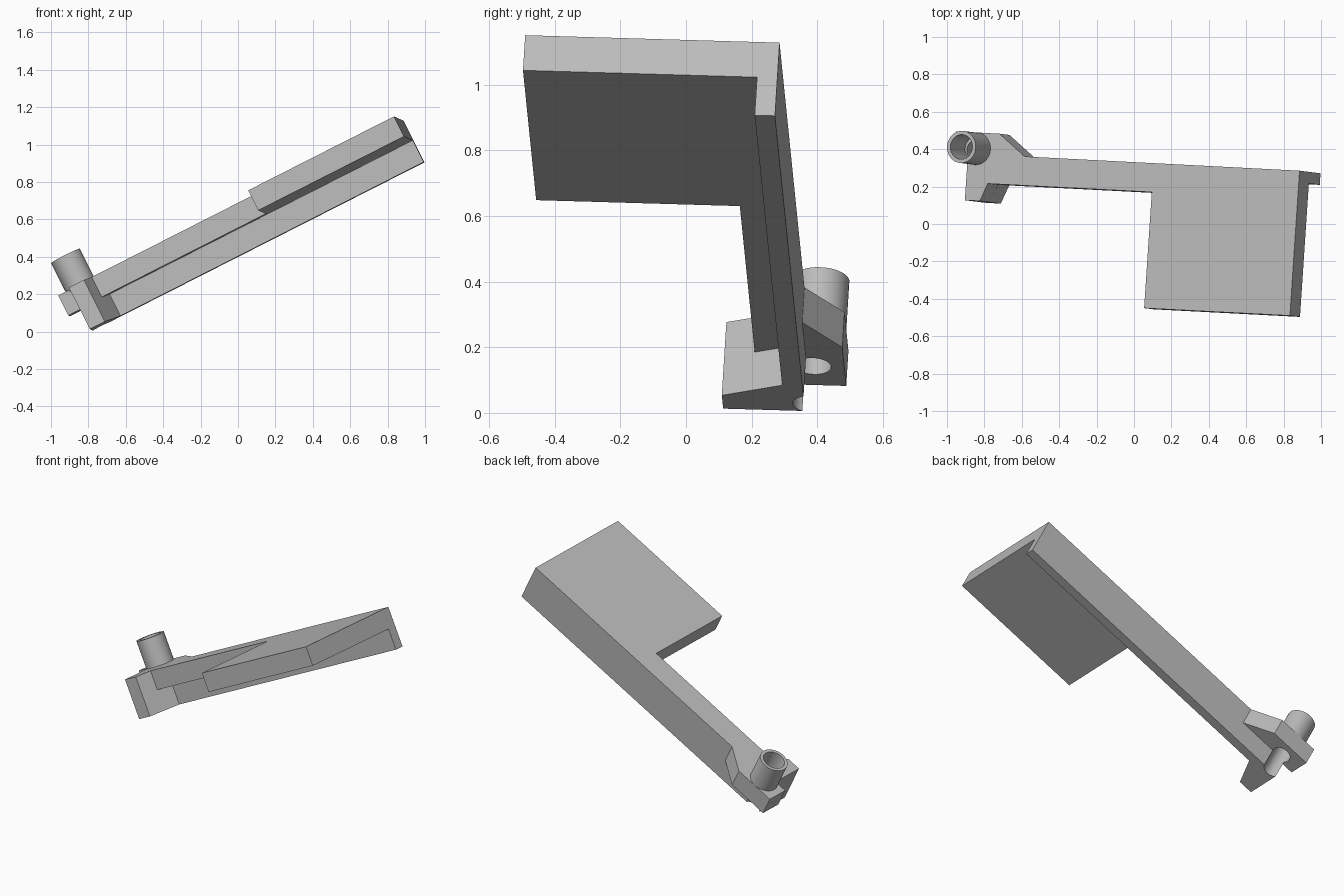
import bpy, bmesh
from mathutils import Vector, Matrix

old = bpy.data.objects.get("Cube")
if old:
    bpy.data.objects.remove(old, do_unlink=True)

# Single grey material
grey = bpy.data.materials.new("plain grey")
grey.use_nodes = True
colour = (0.5, 0.5, 0.5, 1)
grey.diffuse_color = colour
grey.node_tree.nodes["Principled BSDF"].inputs["Base Color"].default_value = colour

# Tilted part frame: along the arm, across it, and out of its top face
along = Vector((0.891, -0.046, 0.452)).normalized()
across = Vector((0.0645, 0.9975, -0.03))
across = (across - along * across.dot(along)).normalized()
out = along.cross(across)
frame = Matrix((along, across, out)).transposed().to_4x4()
frame.translation = (0.885, 0.285, 1.128)


def finish(bm, name):
    bmesh.ops.recalc_face_normals(bm, faces=bm.faces)
    mesh = bpy.data.meshes.new(name)
    bm.to_mesh(mesh)
    bm.free()
    mesh.materials.append(grey)
    ob = bpy.data.objects.new(name, mesh)
    ob.matrix_world = frame
    bpy.context.collection.objects.link(ob)
    return ob


def prism(name, outline, low, high):
    bm = bmesh.new()
    face = bm.faces.new([bm.verts.new((u, v, low)) for u, v in outline])
    top = bmesh.ops.extrude_face_region(bm, geom=[face])["geom"]
    moved = [g for g in top if isinstance(g, bmesh.types.BMVert)]
    bmesh.ops.translate(bm, verts=moved, vec=(0, 0, high - low))
    return finish(bm, name)


def cylinder(name, centre, radius, low, high):
    bm = bmesh.new()
    bmesh.ops.create_cone(bm, cap_ends=True, segments=40, radius1=radius,
                          radius2=radius, depth=high - low,
                          matrix=Matrix.Translation((*centre, (low + high) / 2)))
    return finish(bm, name)


def boolean(ob, other, operation):
    mod = ob.modifiers.new(operation.lower(), "BOOLEAN")
    mod.object, mod.operation, mod.solver = other, operation, "EXACT"
    other.hide_render = True
    other.hide_set(True)


# Upper layer: panel, flange, foot and chamfered ear in one outline
plate = prism("arm_and_panel", [
    (0, 0), (-1.65, 0), (-1.81, 0.115), (-2.07, 0.115), (-2.07, -0.03),
    (-1.99, -0.03), (-1.99, -0.25), (-1.9, -0.25), (-1.86, -0.155),
    (-0.875, -0.155), (-0.875, -0.777), (0, -0.777)], -0.12, 0)

# Lower layer: narrow web and foot
web = prism("web_and_foot", [
    (0, 0), (-1.99, 0), (-1.99, -0.25), (-1.9, -0.25),
    (-1.82, -0.062), (0, -0.062)], -0.25, -0.12)
boolean(plate, web, "UNION")

# Tube socket standing on the ear
pivot = (-1.943, 0.028)
tube = cylinder("tube_socket", pivot, 0.086, -0.01, 0.175)
boolean(plate, tube, "UNION")

# Bore through the socket, narrower through the ear and web
bore = cylinder("bore_cutter", pivot, 0.066, 0, 0.3)
boolean(plate, bore, "DIFFERENCE")
hole = cylinder("hole_cutter", (pivot[0], 0.02), 0.055, -0.4, 0.1)
boolean(plate, hole, "DIFFERENCE")

# Apply the booleans and drop the helpers
bpy.context.view_layer.update()
depsgraph = bpy.context.evaluated_depsgraph_get()
plate.data = bpy.data.meshes.new_from_object(plate.evaluated_get(depsgraph))
plate.modifiers.clear()
for helper in (web, tube, bore, hole):
    bpy.data.objects.remove(helper, do_unlink=True)

# Smooth the round walls, keep the edges sharp
bpy.ops.object.select_all(action="DESELECT")
plate.select_set(True)
bpy.context.view_layer.objects.active = plate
bpy.ops.object.shade_smooth_by_angle(angle=0.5)
